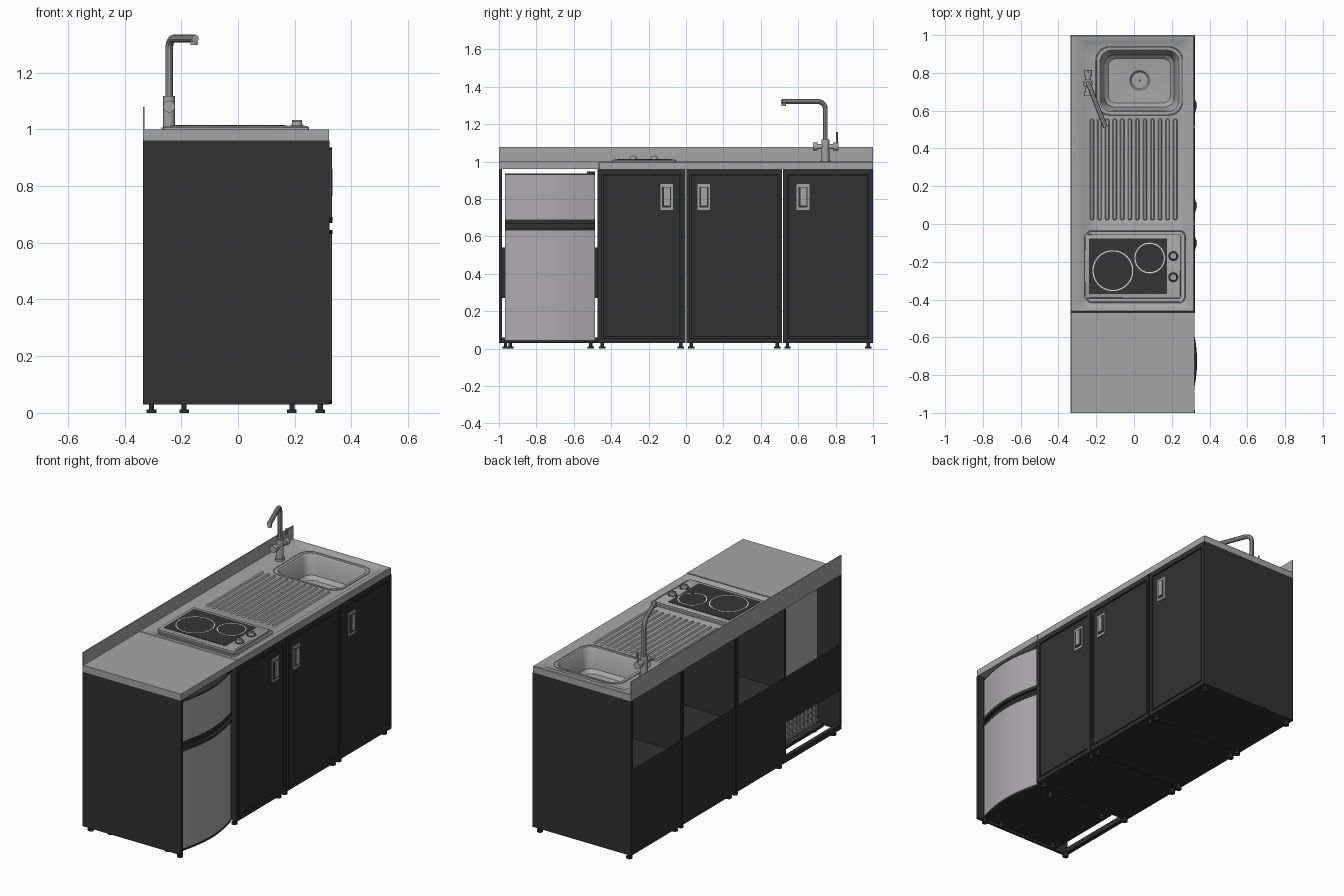
import bpy, bmesh, math
from mathutils import Vector, Matrix

if "Cube" in bpy.data.objects:
    bpy.data.objects.remove(bpy.data.objects["Cube"], do_unlink=True)


def material(name, rgb):
    m = bpy.data.materials.new(name)
    m.use_nodes = True
    m.diffuse_color = (*rgb, 1)
    m.node_tree.nodes["Principled BSDF"].inputs["Base Color"].default_value = (*rgb, 1)
    return m


BLACK = material("black panel", (0.03, 0.03, 0.03))
STEEL = material("brushed steel", (0.38, 0.38, 0.38))
SILVER = material("silver door", (0.42, 0.41, 0.42))
GLASS = material("dark glass", (0.035, 0.035, 0.037))
WHITE = material("white marking", (0.75, 0.75, 0.75))


def finish(name, bm, mat, smooth=True):
    me = bpy.data.meshes.new(name)
    bm.to_mesh(me)
    bm.free()
    me.materials.append(mat)
    if smooth:
        me.shade_smooth()
        me.set_sharp_from_angle(angle=math.radians(35))
    ob = bpy.data.objects.new(name, me)
    bpy.context.collection.objects.link(ob)
    return ob


def box(name, x, y, z, mat):
    bm = bmesh.new()
    size = [b - a for a, b in (x, y, z)]
    mid = Vector([(a + b) / 2 for a, b in (x, y, z)])
    bmesh.ops.create_cube(bm, size=1, matrix=Matrix.Translation(mid) @ Matrix.Diagonal((*size, 1)))
    return finish(name, bm, mat, False)


def rod(name, a, b, r, mat, r2=None, seg=20):
    a, b = Vector(a), Vector(b)
    turn = (b - a).to_track_quat('Z', 'Y').to_matrix().to_4x4()
    bm = bmesh.new()
    bmesh.ops.create_cone(bm, cap_ends=True, segments=seg, radius1=r, radius2=r2 or r,
                          depth=(b - a).length, matrix=Matrix.Translation((a + b) / 2) @ turn)
    return finish(name, bm, mat)


def tube(name, points, r, mat, cyclic=False):
    cu = bpy.data.curves.new(name, 'CURVE')
    cu.dimensions = '3D'
    cu.bevel_depth, cu.bevel_resolution, cu.use_fill_caps = r, 3, True
    sp = cu.splines.new('POLY')
    sp.points.add(len(points) - 1)
    for p, co in zip(sp.points, points):
        p.co = (*co, 1)
    sp.use_cyclic_u = cyclic
    tmp = bpy.data.objects.new(name + " path", cu)
    bpy.context.collection.objects.link(tmp)
    bpy.context.view_layer.update()
    me = bpy.data.meshes.new_from_object(tmp.evaluated_get(bpy.context.evaluated_depsgraph_get()))
    bm = bmesh.new()
    bm.from_mesh(me)
    bpy.data.objects.remove(tmp, do_unlink=True)
    return finish(name, bm, mat)


def round_rect(x0, x1, y0, y1, r, z, n=8):
    corners = ((x1 - r, y0 + r, -90), (x1 - r, y1 - r, 0), (x0 + r, y1 - r, 90), (x0 + r, y0 + r, 180))
    return [(cx + r * math.cos(math.radians(a + 90 * i / n)), cy + r * math.sin(math.radians(a + 90 * i / n)), z)
            for cx, cy, a in corners for i in range(n + 1)]


def circle(x, y, r, z, n=8):
    return round_rect(x - r, x + r, y - r, y + r, r - 0.0005, z, n)


def loft(name, loops, mat, start=True, end=True, closed=False):
    bm = bmesh.new()
    rows = [[bm.verts.new(p) for p in lp] for lp in loops]
    for a, b in zip(rows, rows[1:] + rows[:1] if closed else rows[1:]):
        for i in range(len(a)):
            j = (i + 1) % len(a)
            bm.faces.new((a[i], a[j], b[j], b[i]))
    if not closed:
        if start:
            bm.faces.new(rows[0][::-1])
        if end:
            bm.faces.new(rows[-1])
    return finish(name, bm, mat)


BACK, FRONT, BASE, TOP = -0.335, 0.322, 0.03, 0.96


def foot(x, y):
    rod("foot_pad", (x, y, 0), (x, y, 0.012), 0.017, BLACK)
    rod("foot_stem", (x, y, 0.012), (x, y, 0.035), 0.009, BLACK)


# Cupboards: open carcass, low back panel, shelf, inset door and handle
def cupboard(y0, y1, stile, handle_y):
    t = 0.015
    for y in (y0, y1 - t):
        box("cupboard_side", (BACK, FRONT), (y, y + t), (BASE, TOP), BLACK)
    box("cupboard_floor", (BACK, FRONT), (y0, y1), (BASE, BASE + t), BLACK)
    box("cupboard_back", (BACK, BACK + 0.01), (y0, y1), (BASE, 0.54), BLACK)
    box("cupboard_shelf", (BACK + 0.01, 0.25), (y0 + t, y1 - t), (0.46, 0.475), BLACK)
    box("lower_rail", (0.29, FRONT), (y0, y1), (BASE, 0.055), BLACK)
    box("upper_rail", (0.29, FRONT), (y0, y1), (0.93, TOP), BLACK)
    for a, b in ((y0, y0 + stile), (y1 - stile, y1)):
        box("stile", (0.29, FRONT), (a, b), (BASE, TOP), BLACK)
    box("door_backing", (0.29, 0.31), (y0 + t, y1 - t), (0.05, 0.935), BLACK)
    box("door", (0.3, 0.32), (y0 + stile + 0.006, y1 - stile - 0.006), (0.062, 0.924), BLACK)
    h = handle_y
    box("handle_plate", (0.318, 0.326), (h - 0.034, h + 0.034), (0.74, 0.88), STEEL)
    box("handle_slot", (0.322, 0.3275), (h - 0.024, h + 0.024), (0.755, 0.865), BLACK)
    box("handle_grip", (0.322, 0.334), (h - 0.014, h + 0.018), (0.765, 0.86), STEEL)
    for x in (-0.305, 0.29):
        for y in (y0 + 0.025, y1 - 0.025):
            foot(x, y)


cupboard(-0.472, -0.004, 0.024, -0.103)
cupboard(0.004, 0.512, 0.016, 0.095)
cupboard(0.518, 1.0, 0.024, 0.625)

# Refrigerator bay
box("bay_side", (BACK, FRONT), (-1, -0.985), (BASE, TOP), BLACK)
box("bay_back", (BACK, BACK + 0.01), (-0.985, -0.472), (0.27, 0.54), BLACK)
box("bay_rear_rail", (BACK, BACK + 0.025), (-0.985, -0.472), (BASE, 0.06), BLACK)
for x in (-0.305, 0.29):
    foot(x, -0.965)
for x in (-0.19, 0.19):
    for y in (-0.94, -0.51):
        foot(x, y)

# Refrigerator with bowed doors
FY0, FY1 = -0.968, -0.486


def bowed(name, z0, z1, mat, out=0.0):
    def outline(z):
        arc = [(0.295 + out + 0.037 * math.sin(math.pi * i / 16), FY0 + (FY1 - FY0) * i / 16, z) for i in range(17)]
        return [(0.27, FY0, z)] + arc + [(0.27, FY1, z)]
    return loft(name, [outline(z0), outline(z1)], mat)


box("fridge_body", (-0.2, 0.275), (FY0, FY1), (0.045, 0.935), SILVER)
box("fridge_base", (-0.24, 0.28), (FY0, FY1), (0.032, 0.05), BLACK)
bowed("fridge_plinth", 0.032, 0.046, BLACK)
bowed("fridge_lower_door", 0.046, 0.63, SILVER)
bowed("fridge_handle_recess", 0.63, 0.69, BLACK, -0.015)
bowed("fridge_lower_lip", 0.63, 0.645, BLACK, 0.002)
bowed("fridge_upper_lip", 0.67, 0.69, BLACK, 0.002)
bowed("fridge_upper_door", 0.69, 0.928, SILVER)
bowed("fridge_cap", 0.928, 0.936, BLACK)
box("fridge_hinge", (0.24, 0.3), (-0.53, -0.487), (0.936, 0.946), BLACK)
for i in range(12):
    y = -0.93 + i * 0.037
    rod("condenser_wire", (-0.215, y, 0.07), (-0.215, y, 0.27), 0.004, STEEL, seg=8)
for i in range(6):
    z = 0.08 + i * 0.035
    rod("condenser_pipe", (-0.22, -0.94, z), (-0.22, -0.51, z), 0.005, STEEL, seg=8)

# Worktop, pressed sink sheet with bowl, and splashback
box("side_worktop", (BACK, 0.32), (-1, -0.468), (TOP, 1.0), STEEL)
box("splashback", (BACK, BACK + 0.005), (-1, 1), (TOP, 1.078), STEEL)
PRESS = 0.993
loft("sink_top", [
    round_rect(BACK, 0.32, -0.465, 1, 0.002, TOP),
    round_rect(BACK, 0.32, -0.465, 1, 0.002, 0.996),
    round_rect(BACK + 0.004, 0.316, -0.461, 0.996, 0.002, 1.0),
    round_rect(-0.275, 0.29, -0.44, 0.97, 0.04, 1.0),
    round_rect(-0.265, 0.28, -0.43, 0.96, 0.035, PRESS),
    round_rect(-0.18, 0.238, 0.595, 0.92, 0.06, PRESS),
    round_rect(-0.172, 0.23, 0.603, 0.912, 0.055, 0.982),
    round_rect(-0.155, 0.213, 0.62, 0.895, 0.05, 0.875),
    round_rect(-0.135, 0.193, 0.64, 0.875, 0.04, 0.855),
    circle(0.03, 0.76, 0.052, 0.85),
    circle(0.03, 0.76, 0.044, 0.842)], STEEL, start=False)
rod("drain_strainer", (0.03, 0.76, 0.842), (0.03, 0.76, 0.848), 0.02, STEEL)
rod("drain_pin", (0.03, 0.76, 0.848), (0.03, 0.76, 0.851), 0.005, BLACK)
rod("drain_pipe", (0.03, 0.76, 0.7), (0.03, 0.76, 0.842), 0.03, STEEL)
tube("bowl_bead", round_rect(-0.2, 0.255, 0.578, 0.937, 0.07, PRESS), 0.003, STEEL, True)
tube("hob_bead", round_rect(-0.25, 0.268, -0.415, -0.035, 0.03, PRESS), 0.004, STEEL, True)
for i in range(12):
    x = -0.222 + i * 0.04
    loft("drainer_rib", [round_rect(x - 0.011, x + 0.011, 0.02, 0.558, 0.01, PRESS),
                         round_rect(x - 0.006, x + 0.006, 0.025, 0.553, 0.005, 1.0)], STEEL, start=False)

# Hob
loft("hob_plate", [round_rect(-0.262, 0.25, -0.395, -0.052, 0.012, PRESS),
                   round_rect(-0.262, 0.25, -0.395, -0.052, 0.012, 1.006),
                   round_rect(-0.256, 0.244, -0.389, -0.058, 0.01, 1.011)], STEEL)
box("hob_glass", (-0.238, 0.175), (-0.37, -0.078), (1.005, 1.013), GLASS)
for x, y, r in ((-0.112, -0.247, 0.108), (0.083, -0.18, 0.081)):
    loft("cooking_zone_ring", [circle(x, y, q, z, 14) for q, z in
                               ((r, 1.012), (r, 1.0145), (r - 0.006, 1.0145), (r - 0.006, 1.012))], WHITE, closed=True)
for y in (-0.17, -0.282):
    rod("knob_dial", (0.208, y, 1.01), (0.208, y, 1.0125), 0.027, BLACK)
    rod("knob", (0.208, y, 1.012), (0.208, y, 1.028), 0.02, STEEL, 0.017)
    box("knob_grip", (0.19, 0.226), (y - 0.004, y + 0.004), (1.026, 1.033), STEEL)

# Mixer tap with swivelled spout
TX, TY = -0.243, 0.745
rod("tap_flange", (TX, TY, PRESS), (TX, TY, 1.006), 0.027, STEEL)
rod("tap_body", (TX, TY, 1.0), (TX, TY, 1.118), 0.021, STEEL)
side = Vector((0.095, -0.24, 0)).normalized()
base = Vector((TX, TY, 1.28))
bend = [base + side * 0.04 * (1 - math.cos(a)) + Vector((0, 0, 0.04 * math.sin(a)))
        for a in (math.pi / 2 * i / 8 for i in range(9))]
tip = base + side * 0.25 + Vector((0, 0, 0.04))
tube("tap_spout", [Vector((TX, TY, 1.1))] + bend + [tip], 0.0135, STEEL)
rod("tap_outlet", tip - side * 0.012, tip - side * 0.012 - Vector((0, 0, 0.022)), 0.012, STEEL)
rod("tap_crossbar", (TX, 0.69, 1.08), (TX, 0.8, 1.08), 0.014, STEEL)
for a, b in ((0.678, 0.702), (0.787, 0.815)):
    rod("tap_valve", (TX, a, 1.08), (TX, b, 1.08), 0.021, STEEL)
rod("tap_lever", (TX, 0.806, 1.08), (TX, 0.808, 1.157), 0.005, STEEL)
